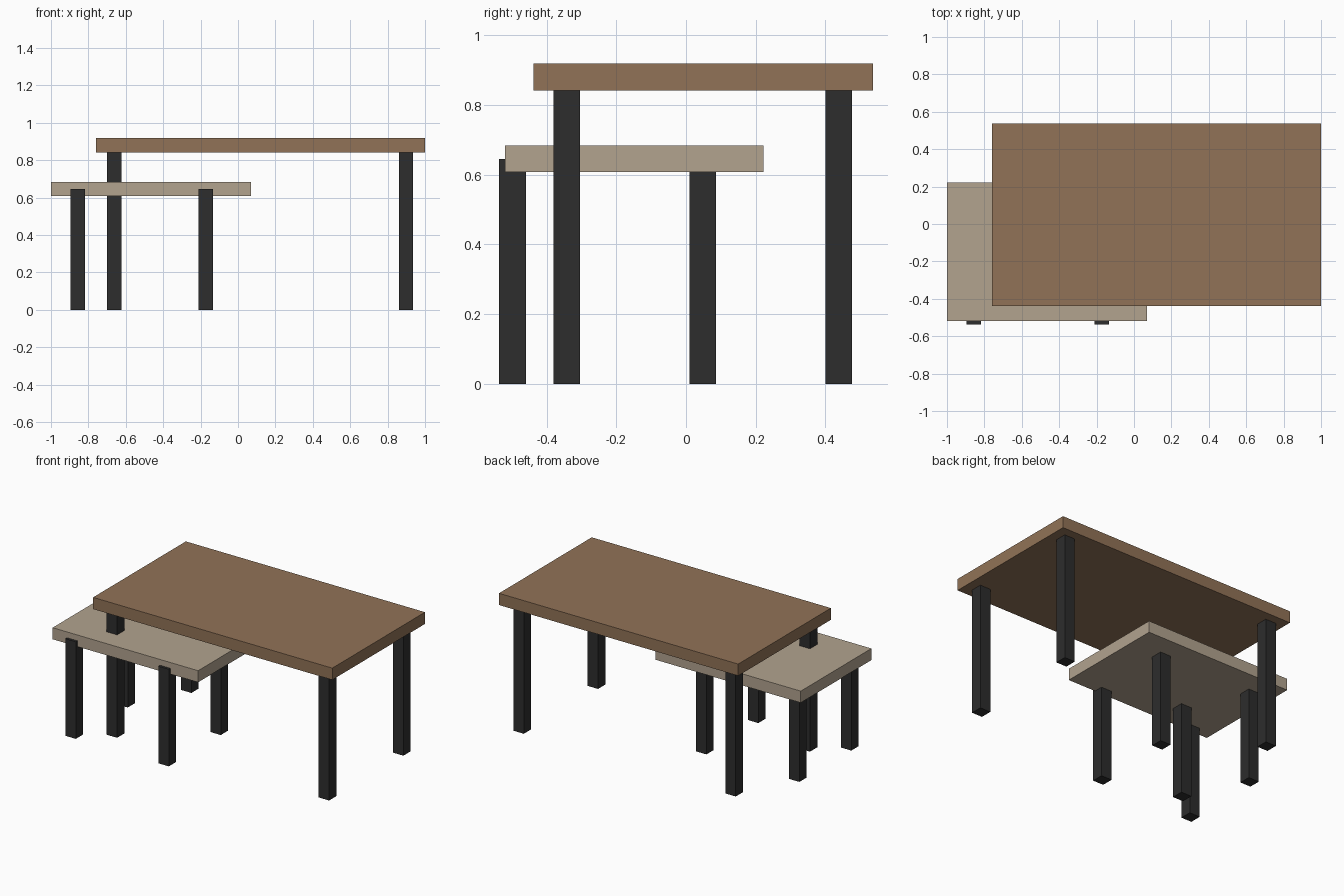
import bpy

if "Cube" in bpy.data.objects:
    bpy.data.objects.remove(bpy.data.objects["Cube"])


def material(name, color):
    m = bpy.data.materials.new(name)
    m.diffuse_color = (*color, 1.0)
    m.use_nodes = True
    m.node_tree.nodes["Principled BSDF"].inputs["Base Color"].default_value = m.diffuse_color
    return m


brown = material("brown wood", (0.283, 0.171, 0.095))
beige = material("beige wood", (0.445, 0.366, 0.275))
black = material("black metal", (0.026, 0.026, 0.026))


def box(name, x, y, z, mat):
    """Box from (min, max) ranges on each axis."""
    ranges = (x, y, z)
    bpy.ops.mesh.primitive_cube_add(size=1, location=[(a + b) / 2 for a, b in ranges])
    ob = bpy.context.object
    ob.name = name
    ob.scale = [b - a for a, b in ranges]
    bpy.ops.object.transform_apply(location=False, rotation=False, scale=True)
    ob.data.materials.append(mat)
    return ob


LEG = 0.077  # leg thickness


def table(name, x, y, z, leg_xs, leg_ys, mat):
    """Slab top on four square legs that end halfway inside the slab."""
    box(name + "_top", x, y, z, mat)
    h = LEG / 2
    for side, lx in zip(("left", "right"), leg_xs):
        for end, ly in zip(("front", "back"), leg_ys):
            box(f"{name}_{end}_{side}_leg", (lx - h, lx + h), (ly - h, ly + h),
                (0, sum(z) / 2), black)


# Tall brown table
table("large_table", (-0.759, 1.0), (-0.438, 0.536), (0.841, 0.919),
      (-0.661, 0.898), (-0.342, 0.438), brown)

# Low beige table nested underneath, its front legs standing slightly proud
table("small_table", (-1.0, 0.07), (-0.519, 0.223), (0.607, 0.684),
      (-0.856, -0.172), (-0.4975, 0.048), beige)
